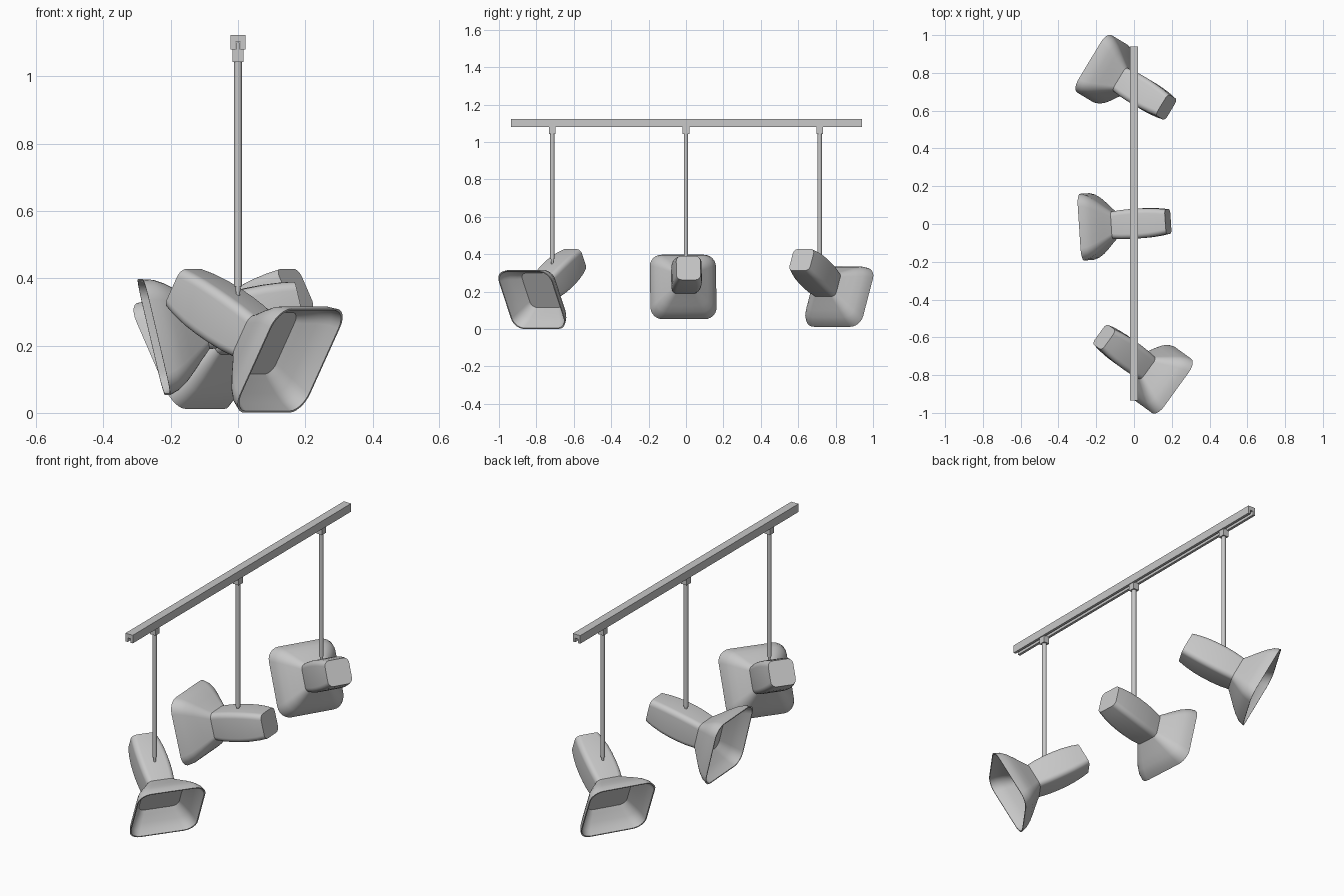
import bpy, bmesh, math
from mathutils import Vector, Matrix

cube = bpy.data.objects.get("Cube")
if cube:
    bpy.data.objects.remove(cube, do_unlink=True)

GREY = (0.58, 0.58, 0.58, 1.0)
metal = bpy.data.materials.new("light_grey_metal")
metal.use_nodes = True
metal.diffuse_color = GREY
metal.node_tree.nodes["Principled BSDF"].inputs["Base Color"].default_value = GREY


def finish(name, bm, matrix=None, smooth=True):
    """Turn a bmesh into a named, shaded object."""
    bmesh.ops.recalc_face_normals(bm, faces=bm.faces)
    mesh = bpy.data.meshes.new(name)
    bm.to_mesh(mesh)
    bm.free()
    mesh.materials.append(metal)
    obj = bpy.data.objects.new(name, mesh)
    bpy.context.collection.objects.link(obj)
    if matrix:
        obj.matrix_world = matrix
    if smooth:
        bpy.ops.object.select_all(action='DESELECT')
        obj.select_set(True)
        bpy.context.view_layer.objects.active = obj
        bpy.ops.object.shade_smooth_by_angle(angle=math.radians(35))
    return obj


def rounded_square(half, radius, segments=6):
    """Points of a square with rounded corners."""
    points = []
    for corner in range(4):
        mid = math.radians(45 + 90 * corner)
        cx = math.copysign(half - radius, math.cos(mid))
        cy = math.copysign(half - radius, math.sin(mid))
        for i in range(segments + 1):
            a = mid + math.radians(90) * (i / segments - 0.5)
            points.append((cx + radius * math.cos(a), cy + radius * math.sin(a)))
    return points


def loft(sections):
    """Skin (distance, half size, corner radius) sections; cap both ends."""
    bm = bmesh.new()
    rings = [[bm.verts.new((x, y, t)) for x, y in rounded_square(h, r)]
             for t, h, r in sections]
    for a, b in zip(rings, rings[1:]):
        for i in range(len(a)):
            j = (i + 1) % len(a)
            bm.faces.new((a[i], a[j], b[j], b[i]))
    bm.faces.new(rings[0])
    bm.faces.new(rings[-1])
    return bm


# Shade profile from mouth to neck, and the barrel behind it
FLARE = [(0.0, 0.177), (0.03, 0.168), (0.06, 0.15), (0.09, 0.125), (0.12, 0.098)]
BARREL = [(0.15, 0.072), (0.2, 0.077), (0.25, 0.079), (0.3, 0.079),
          (0.35, 0.077), (0.4, 0.072), (0.443, 0.065)]
WALL = 0.006


def lamp_head(name, mouth, back):
    """Hollow flared shade and closed barrel, aimed from back to mouth."""
    sections = [(0.107, 0.105, 0.035)]                      # recessed plate
    sections += [(t, h - WALL, h * 0.34) for t, h in reversed(FLARE[:4])]
    sections += [(t, h, h * 0.36) for t, h in FLARE]
    sections += [(t, h, 0.027) for t, h in BARREL]
    mouth = Vector(mouth)
    axis = (Vector(back) - mouth).normalized()
    side = Vector((0, 0, 1)).cross(axis).normalized()
    up = axis.cross(side)
    matrix = Matrix((side, up, axis)).transposed().to_4x4()
    matrix.translation = mouth
    finish(name, loft(sections), matrix)


def box(name, centre, size):
    bm = bmesh.new()
    bmesh.ops.create_cube(bm, size=1)
    bmesh.ops.scale(bm, vec=size, verts=bm.verts)
    bmesh.ops.translate(bm, vec=centre, verts=bm.verts)
    finish(name, bm, smooth=False)


def cone(name, y, z0, z1, r0, r1):
    bm = bmesh.new()
    bmesh.ops.create_cone(bm, cap_ends=True, segments=24, radius1=r0, radius2=r1,
                          depth=z1 - z0,
                          matrix=Matrix.Translation((0, y, (z0 + z1) / 2)))
    finish(name, bm)


# Ceiling rail: channel profile with a slot underneath
half_profile = [(0.008, 1.102), (0.008, 1.08), (0.022, 1.08), (0.022, 1.124)]
profile = half_profile + [(-x, z) for x, z in reversed(half_profile)]
bm = bmesh.new()
face = bm.faces.new([bm.verts.new((x, -0.935, z)) for x, z in profile])
extruded = bmesh.ops.extrude_face_region(bm, geom=[face])["geom"]
bmesh.ops.translate(bm, vec=(0, 1.875, 0),
                    verts=[v for v in extruded if isinstance(v, bmesh.types.BMVert)])
finish("ceiling_rail", bm, smooth=False)

# Three pendants: rod position, mouth centre, barrel end centre
LAMPS = {
    "front": (-0.715, (0.155, -0.825, 0.155), (-0.16, -0.597, 0.372)),
    "middle": (0.0, (-0.25, -0.015, 0.225), (0.178, 0.013, 0.326)),
    "back": (0.715, (-0.167, 0.822, 0.17), (0.168, 0.62, 0.368)),
}
for place, (y, mouth, back) in LAMPS.items():
    box(place + "_rail_connector", (0, y, 1.062), (0.034, 0.036, 0.037))
    box(place + "_connector_tongue", (0, y, 1.09), (0.012, 0.03, 0.022))
    cone(place + "_rod", y, 0.375, 1.05, 0.012, 0.012)
    cone(place + "_rod_tip", y, 0.34, 0.376, 0.005, 0.008)
    lamp_head(place + "_lamp_head", mouth, back)
